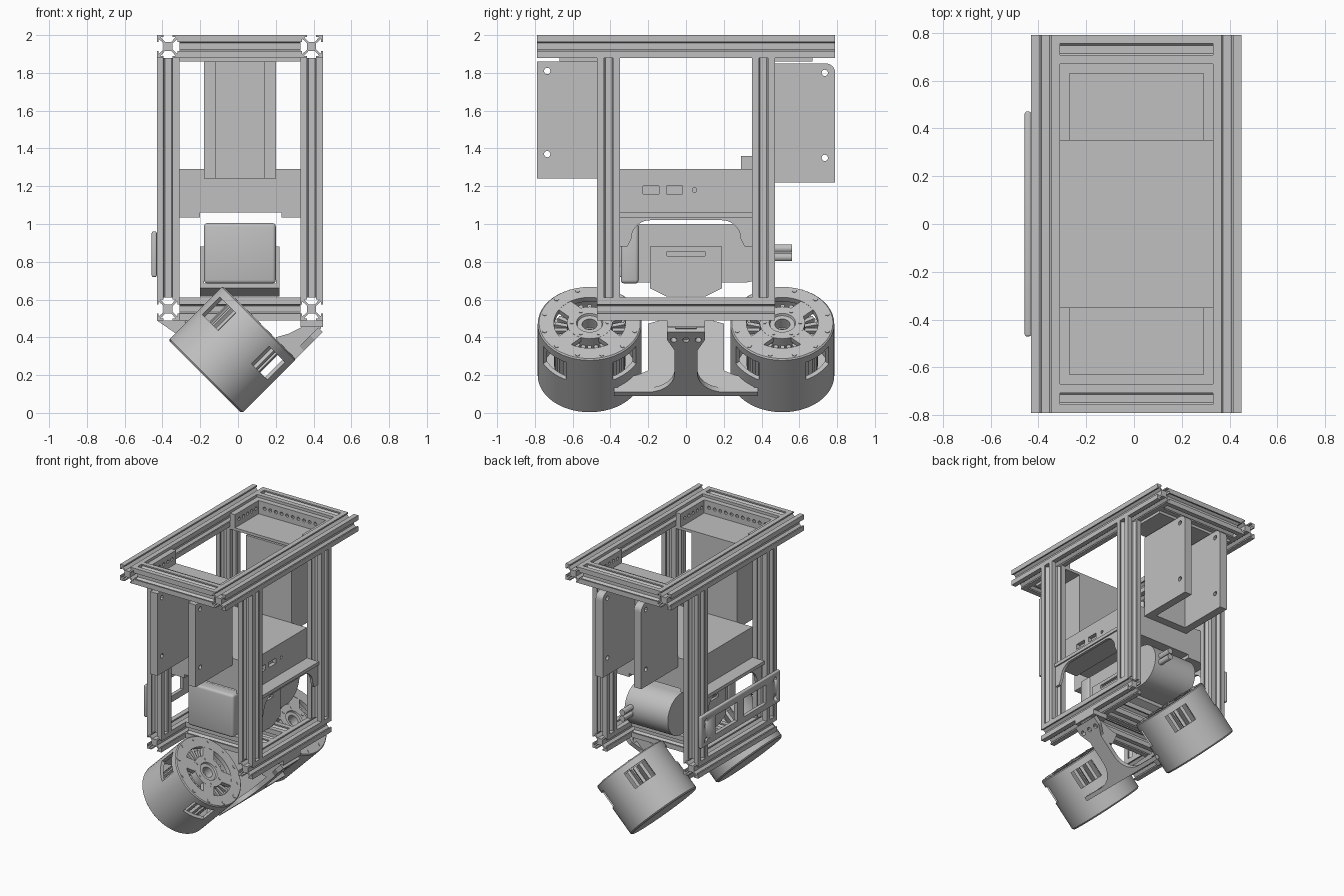
import bpy, bmesh
from math import cos, sin, pi, radians
from mathutils import Matrix, Vector

cube = bpy.data.objects.get("Cube")
if cube:
    bpy.data.objects.remove(cube)

metal = bpy.data.materials.new("machined grey")
metal.use_nodes = True
GREY = (0.53, 0.53, 0.53, 1)
metal.diffuse_color = GREY
metal.node_tree.nodes["Principled BSDF"].inputs["Base Color"].default_value = GREY

ID = Matrix.Identity(4)
AXES = {"x": lambda u, v, w: (w, u, v), "y": lambda u, v, w: (u, w, v), "z": lambda u, v, w: (u, v, w)}


def finish(name, bm, M=ID, smooth=False):
    bmesh.ops.recalc_face_normals(bm, faces=bm.faces)
    bm.transform(M)
    me = bpy.data.meshes.new(name)
    bm.to_mesh(me)
    bm.free()
    me.materials.append(metal)
    ob = bpy.data.objects.new(name, me)
    bpy.context.collection.objects.link(ob)
    if smooth:
        shade(ob)
    return ob


def shade(ob):
    bpy.ops.object.select_all(action="DESELECT")
    ob.select_set(True)
    bpy.context.view_layer.objects.active = ob
    bpy.ops.object.shade_smooth_by_angle(angle=radians(30))


def prism(name, pts, axis, a, b, M=ID, smooth=False):
    bm = bmesh.new()
    face = bm.faces.new([bm.verts.new(AXES[axis](u, v, a)) for u, v in pts])
    ext = bmesh.ops.extrude_face_region(bm, geom=[face])
    move = Vector(AXES[axis](0, 0, b - a))
    bmesh.ops.translate(bm, vec=move, verts=[g for g in ext["geom"] if isinstance(g, bmesh.types.BMVert)])
    return finish(name, bm, M, smooth)


def box(name, x0, x1, y0, y1, z0, z1, M=ID, bevel=0):
    bm = bmesh.new()
    bmesh.ops.create_cube(bm, size=1)
    for v in bm.verts:
        v.co = (x1 if v.co.x > 0 else x0, y1 if v.co.y > 0 else y0, z1 if v.co.z > 0 else z0)
    if bevel:
        bmesh.ops.bevel(bm, geom=bm.edges[:], offset=bevel, segments=3, affect="EDGES", profile=0.5)
    return finish(name, bm, M, bevel > 0)


def arc(cu, cv, r, a0, a1, n=10):
    steps = [radians(a0 + (a1 - a0) * i / n) for i in range(n + 1)]
    return [(cu + r * cos(a), cv + r * sin(a)) for a in steps]


def rod(name, axis, u, v, r, a, b, M=ID, n=12):
    return prism(name, arc(u, v, r, 0, 360 - 360 / n, n - 1), axis, a, b, M, True)


def lathe(name, profile, M, n=48):
    bm = bmesh.new()
    rings = [[bm.verts.new((r * cos(2 * pi * i / n), r * sin(2 * pi * i / n), z)) for i in range(n)]
             for r, z in profile]
    for k, ring in enumerate(rings):
        nxt = rings[(k + 1) % len(rings)]
        for i in range(n):
            j = (i + 1) % n
            bm.faces.new((ring[i], ring[j], nxt[j], nxt[i]))
    return finish(name, bm, M, True)


def cut(ob, cutters, smooth=False):
    for c in cutters:
        c.hide_render = True
        mod = ob.modifiers.new("cut", "BOOLEAN")
        mod.operation, mod.solver, mod.object = "DIFFERENCE", "EXACT", c
    bpy.context.view_layer.update()
    me = bpy.data.meshes.new_from_object(ob.evaluated_get(bpy.context.evaluated_depsgraph_get()))
    ob.modifiers.clear()
    ob.data = me
    for c in cutters:
        bpy.data.objects.remove(c)
    if smooth:
        shade(ob)


# Slotted frame rails
SIDE = [(.06, .06), (.024, .06), (.024, .05), (.04, .05), (.017, .024),
        (-.017, .024), (-.04, .05), (-.024, .05), (-.024, .06)]
SLOTTED = []
for turn in range(4):
    for u, v in SIDE:
        for _ in range(turn):
            u, v = -v, u
        SLOTTED.append((u, v))


def rail(name, axis, u, v, a, b):
    prism(name, [(u + p, v + q) for p, q in SLOTTED], axis, a, b)


for side, x in (("right", -.37), ("left", .39)):
    rail(f"top_rail_{side}", "y", x, 1.94, -.79, .79)
    rail(f"lower_rail_{side}", "y", x, .55, -.47, .47)
    for end, y in (("front", -.41), ("back", .41)):
        rail(f"upright_{end}_{side}", "z", x, y, .61, 1.88)
for end, s in (("front", -1), ("back", 1)):
    rail(f"top_cross_rail_{end}", "x", s * .73, 1.94, -.31, .33)
    rail(f"lower_cross_rail_{end}", "x", s * .12, .55, -.31, .33)

# Perforated trays in the top frame and open channel housings below them
for end, s in (("front", -1), ("back", 1)):
    lo, hi = sorted((s * .35, s * .67))
    box(f"tray_floor_{end}", -.31, .33, lo, hi, 1.86, 1.88)
    wall = box(f"tray_end_flange_{end}", -.27, .29, *sorted((s * .63, s * .67)), 1.88, 1.98)
    cut(wall, [rod("hole", "y", -.22 + .047 * i, 1.93, .013, lo, hi, n=8) for i in range(11)])
    for side, x in (("right", -.31), ("left", .29)):
        wall = box(f"tray_side_flange_{end}_{side}", x, x + .04, lo, hi, 1.88, 1.98)
        cut(wall, [rod("hole", "x", s * (.4 + .05 * i), 1.93, .013, x - .1, x + .1, n=8) for i in range(5)])
    z0, z1 = (1.24, 1.86) if s < 0 else (1.22, 1.85)
    top = [(s * .79, z1)] if s < 0 else arc(.74, z1 - .05, .05, 0, 90, 6)
    for side, x in (("right", -.18), ("left", .14)):
        cheek = prism(f"housing_cheek_{end}_{side}", [(s * .35, z0), (s * .79, z0)] + top + [(s * .35, z1)],
                      "x", x, x + .06)
        cut(cheek, [rod("hole", "x", s * .735, z, .017, x - .1, x + .1) for z in (z0 + .13, z1 - .05)])
    box(f"housing_web_{end}", -.12, .14, *sorted((s * .35, s * .41)), z0, z1)

# Computer case with ports
case = box("computer_case", -.31, .33, -.35, .35, 1.06, 1.29)
ports = [box("port", .3, .4, y - .042, y + .042, 1.16, 1.2) for y in (-.185, -.06)]
cut(case, ports + [rod("port", "x", .045, 1.18, .012, .3, .4)])
box("case_side_tab", -.35, -.31, .29, .35, 1.2, 1.36)

# Shelves under the case, each with an arched outer flange
arch = [(-.35, 1.04), (-.35, .88), (-.31, .88)] + arc(-.19, .92, .1, 180, 90) + arc(.19, .92, .1, 90, 0)
arch += [(.31, .88), (.35, .88), (.35, 1.04)]
for side, x, shelf in (("right", -.39, (-.41, -.2)), ("left", .4, (.23, .43))):
    prism(f"shelf_arch_{side}", arch, "x", x, x + .02, smooth=True)
    box(f"shelf_{side}", *shelf, -.35, .35, 1.035, 1.06)

# Sensor unit with rounded rear, and its cradle
body = [(-.3, .69)] + arc(.305, .845, .155, -90, 90, 20) + [(-.3, 1.0)]
prism("sensor_body", body, "x", -.17, .19, smooth=True)
box("sensor_front_cover", -.18, .2, -.345, -.25, .685, 1.005, bevel=.018)
for i, z in enumerate((.825, .87)):
    rod(f"rear_plug_{i}", "y", .14, z, .022, .42, .56)
plate = [(-.1, .615), (.1, .615), (.19, .66), (.19, .88), (-.19, .88), (-.19, .66)]
for side, x in (("right", -.2), ("left", .2)):
    cheek = prism(f"cradle_cheek_{side}", plate, "x", x, x + .02)
    cut(cheek, [box("slot", x - .1, x + .1, -.1, .1, .83, .855)])
prism("cradle_floor", [(-.1, .615), (.1, .615), (.19, .66), (.19, .685), (-.19, .685), (-.19, .66)],
      "x", -.18, .2)

# Side guard with windows
guard = box("side_guard", -.457, -.43, -.47, .47, .72, .96, bevel=.008)
holes = [box("window", -.6, -.4, y - .13, y + .13, .77, .91) for y in (-.17, .17)]
holes += [rod("hole", "x", y, z, .017, -.6, -.4) for y in (-.41, .41) for z in (.77, .91)]
cut(guard, holes)

# Tilted wheel motors: local z is the spin axis
TILT = Matrix.Rotation(radians(45), 4, "Y")
for end, y in (("front", -.51), ("back", .51)):
    M = TILT @ Matrix.Translation((-.258, y, 0))
    shell = lathe(f"motor_shell_{end}", [(.001, .012), (.265, .012), (.275, .022), (.275, .39), (.25, .39),
                                         (.25, .05), (.001, .05)], M)
    cut(shell, [box("window", -.4, .4, -.085, .085, .235, .365, M @ Matrix.Rotation(radians(a), 4, "Z"))
                for a in (45, 135)], True)
    lathe(f"hub_ring_{end}", [(.19, .385), (.275, .385), (.275, .41), (.268, .417), (.19, .417)], M)
    lathe(f"hub_centre_{end}", [(.04, .33), (.12, .33), (.12, .417), (.07, .417), (.065, .405), (.04, .405)], M, 32)
    lathe(f"stator_{end}", [(.03, .05), (.11, .05), (.11, .34), (.03, .34)], M, 32)
    for k in range(4):
        R = M @ Matrix.Rotation(radians(45 + 90 * k), 4, "Z")
        box(f"hub_spoke_{end}_{k}", .1, .2, -.045, .045, .385, .416, R)
    for k in range(24):
        R = M @ Matrix.Rotation(radians(15 * k), 4, "Z")
        box(f"stator_tooth_{end}_{k}", .1, .19, -.011, .011, .1, .365, R)
    for count, r, size in ((12, .247, .013), (6, .095, .01)):
        for k in range(count):
            a = 2 * pi * (k + .5) / count
            rod(f"hub_screw_{end}_{count}_{k}", "z", r * cos(a), r * sin(a), size, .4, .42, M, 8)

# Angled bracket that joins both motors to the lower rails
half = [(.38, .14), (.38, .17)] + arc(.2, .31, .14, -90, -180) + [(.06, .48), (.1, .56), (.1, .62)]
arm = prism("bracket_arm", half + [(-u, v) for u, v in reversed(half)], "x", -.02, .014, TILT)
cut(arm, [rod("hole", "x", u, .56, .017, -.1, .1, TILT) for u in (-.065, 0, .065)])
floor = [(.0, .36), (-.08, .36), (-.12, .25), (-.15, .2), (-.5, .2), (-.54, .1)]
prism("bracket_floor", floor + [(t, -w) for t, w in reversed(floor)], "z", .14, .168, TILT)
gusset = [(.36, .47), (.44, .47), (.44, .45), (.3, .3), (.24, .31), (.2, .4), (.27, .42), (.33, .45)]
prism("bracket_gusset", gusset, "y", -.055, .055)
box("bracket_foot_left", .33, .45, -.1, .1, .455, .49)
prism("bracket_foot_right", [(-.43, .49), (-.24, .49), (-.24, .43), (-.3, .4)], "y", -.1, .1)
